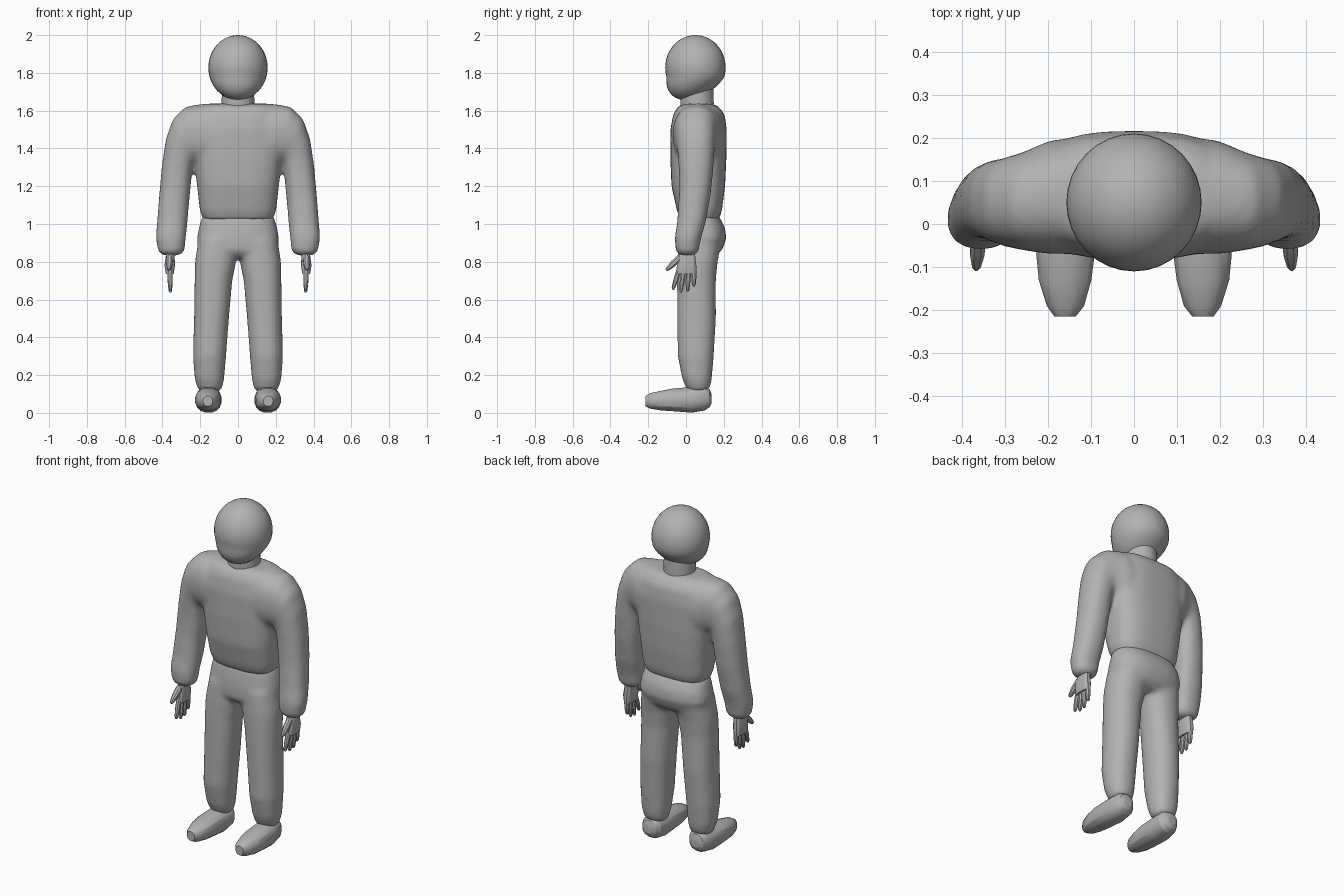
import bpy, bmesh, math
from mathutils import Vector as V

if "Cube" in bpy.data.objects:
    bpy.data.objects.remove(bpy.data.objects["Cube"])

grey = bpy.data.materials.new("plain grey")
grey.diffuse_color = (0.45, 0.45, 0.45, 1)
grey.use_nodes = True
grey.node_tree.nodes["Principled BSDF"].inputs["Base Color"].default_value = grey.diffuse_color


def section(c, u, v):
    return V(c), V(u), V(v)


def by_z(rows):
    """Rows (z, x0, x1, y0, y1): level cross-sections."""
    return [section(((a + b) / 2, (c + d) / 2, z), ((b - a) / 2, 0, 0), (0, (d - c) / 2, 0))
            for z, a, b, c, d in rows]


def by_y(rows):
    """Rows (y, x0, x1, z0, z1): upright cross-sections."""
    return [section(((a + b) / 2, y, (c + d) / 2), ((b - a) / 2, 0, 0), (0, 0, (d - c) / 2))
            for y, a, b, c, d in rows]


def by_edges(rows):
    """Rows (outer x, z, inner x, z, y0, y1): tilted cross-sections."""
    return [section(((a + c) / 2, (e + f) / 2, (b + d) / 2), ((a - c) / 2, 0, (b - d) / 2),
                    (0, (f - e) / 2, 0)) for a, b, c, d, e, f in rows]


def taper(p, q, r0, r1):
    """A finger from p to q."""
    p, q = V(p), V(q)
    d = (q - p).normalized()
    u = V((1, 0, 0))
    v = d.cross(u).normalized()
    return [(p + (q - p) * t, u * r, v * r) for t, r in
            ((0, r0), (0.5, r0), (0.9, r1), (1, r1 * 0.5))]


def loft(bm, sections, n, power, side=1):
    rings = []
    for c, u, v in sections:
        ring = []
        for i in range(n):
            t = math.tau * (i + 0.5) / n
            a, b = math.cos(t), math.sin(t)
            a = math.copysign(abs(a) ** (2 / power), a)
            b = math.copysign(abs(b) ** (2 / power), b)
            p = c + u * a + v * b
            ring.append(bm.verts.new((p.x * side, p.y, p.z)))
        rings.append(ring)
    for r, s in zip(rings, rings[1:]):
        for i in range(n):
            j = (i + 1) % n
            bm.faces.new((r[i], r[j], s[j], s[i]))
    bm.faces.new(rings[0])
    bm.faces.new(rings[-1])


def part(name, lofts, voxel=0, subdiv=0, angle=30):
    """lofts: list of (sections, sides, power, mirrored)."""
    bm = bmesh.new()
    for sections, n, power, mirrored in lofts:
        for side in ((1, -1) if mirrored else (1,)):
            loft(bm, sections, n, power, side)
    bmesh.ops.recalc_face_normals(bm, faces=bm.faces)
    me = bpy.data.meshes.new(name)
    bm.to_mesh(me)
    bm.free()
    me.materials.append(grey)
    ob = bpy.data.objects.new(name, me)
    bpy.context.collection.objects.link(ob)
    if voxel:
        m = ob.modifiers.new("blend", 'REMESH')
        m.mode, m.voxel_size, m.use_smooth_shade = 'VOXEL', voxel, True
        m = ob.modifiers.new("soften", 'SMOOTH')
        m.factor, m.iterations = 0.5, 10
    else:
        if subdiv:
            m = ob.modifiers.new("round", 'SUBSURF')
            m.levels = m.render_levels = subdiv
        bpy.context.view_layer.objects.active = ob
        ob.select_set(True)
        bpy.ops.object.shade_smooth_by_angle(angle=math.radians(angle))
        ob.select_set(False)
    return ob


# Head: a ball whose lower half leans forward a little
bpy.ops.mesh.primitive_uv_sphere_add(segments=32, ring_count=24, radius=1)
head = bpy.context.object
head.name = "head"
for v in head.data.vertices:
    x, y, z = v.co
    v.co = (x * 0.157, 0.05 + y * 0.16 + 0.06 * min(z + 0.3, 0) * 1.2, 1.828 + z * 0.172)
head.data.materials.append(grey)
bpy.ops.object.shade_smooth_by_angle(angle=math.radians(30))
head.select_set(False)

# Neck
part("neck", [(by_z([(1.58, -.09, .09, -.03, .15), (1.72, -.085, .085, -.03, .145)]), 24, 2, False)])

# Sweater: body and both sleeves blended together
body = [(z, -w, w, a, b) for z, w, a, b in (
    (1.015, .16, -.0, .15), (1.025, .185, -.03, .175), (1.07, .202, -.048, .19),
    (1.2, .216, -.077, .207), (1.35, .235, -.083, .214), (1.5, .24, -.083, .216),
    (1.58, .22, -.068, .205), (1.62, .2, -.045, .175), (1.637, .17, -.01, .14))]
sleeve = [
    (.10, 1.635, .10, 1.28, -.07, .20), (.20, 1.635, .19, 1.31, -.07, .195),
    (.28, 1.62, .225, 1.32, -.062, .168), (.345, 1.555, .237, 1.33, -.053, .155),
    (.382, 1.45, .242, 1.30, -.043, .15), (.402, 1.32, .248, 1.22, -.037, .143),
    (.415, 1.18, .258, 1.12, -.037, .13), (.428, 1.02, .268, 1.0, -.047, .105),
    (.435, .93, .277, .92, -.06, .08), (.425, .86, .282, .86, -.055, .068),
    (.40, .833, .31, .833, -.035, .05)]
part("sweater", [(by_z(body), 40, 2.8, False), (by_edges(sleeve), 28, 2.3, True)], voxel=0.013)

# Trousers: hips and both legs blended together
hips = [(z, -w, w, a, b) for z, w, a, b in (
    (1.05, .18, -.02, .165), (1.035, .192, -.028, .178), (.98, .207, -.038, .207),
    (.92, .218, -.045, .214), (.86, .2, -.045, .19), (.825, .13, -.02, .15))]
leg = [
    (.92, .0, .21, -.04, .19), (.8, .010, .228, -.047, .168), (.7, .03, .230, -.048, .158),
    (.5, .048, .233, -.047, .159), (.3, .063, .238, -.044, .147), (.18, .073, .23, -.02, .137),
    (.13, .083, .215, 0, .127), (.112, .1, .2, .02, .1)]
part("trousers", [(by_z(hips), 40, 2.5, False), (by_z(leg), 28, 2.2, True)], voxel=0.013)

# Shoes
shoe = [
    (-.215, .135, .185, .035, .09), (-.19, .115, .203, .022, .105), (-.13, .098, .222, .012, .118),
    (-.07, .09, .228, .008, .13), (.03, .087, .225, 0, .138), (.10, .092, .215, .012, .14),
    (.125, .11, .2, .03, .125), (.135, .13, .18, .05, .1)]
part("shoes", [(by_y(shoe), 16, 2.3, True)], angle=25)

# Hands: palm, four fingers and a thumb on each side
palm = [(.88, .337, .375, -.03, .045), (.83, .335, .383, -.04, .05), (.78, .333, .39, -.05, .056),
        (.735, .340, .382, -.052, .056)]
hand = [(by_z(palm), 12, 2.6, True)]
for y, tip_y, tip_z in ((-.038, -.07, .652), (-.012, -.028, .637), (.014, .008, .642), (.041, .042, .67)):
    hand.append((taper((.361, y, .755), (.358, tip_y, tip_z), .014, .010), 8, 2.3, True))
hand.append((taper((.361, -.03, .825), (.366, -.105, .755), .018, .011), 8, 2.3, True))
part("hands", hand, angle=25)
